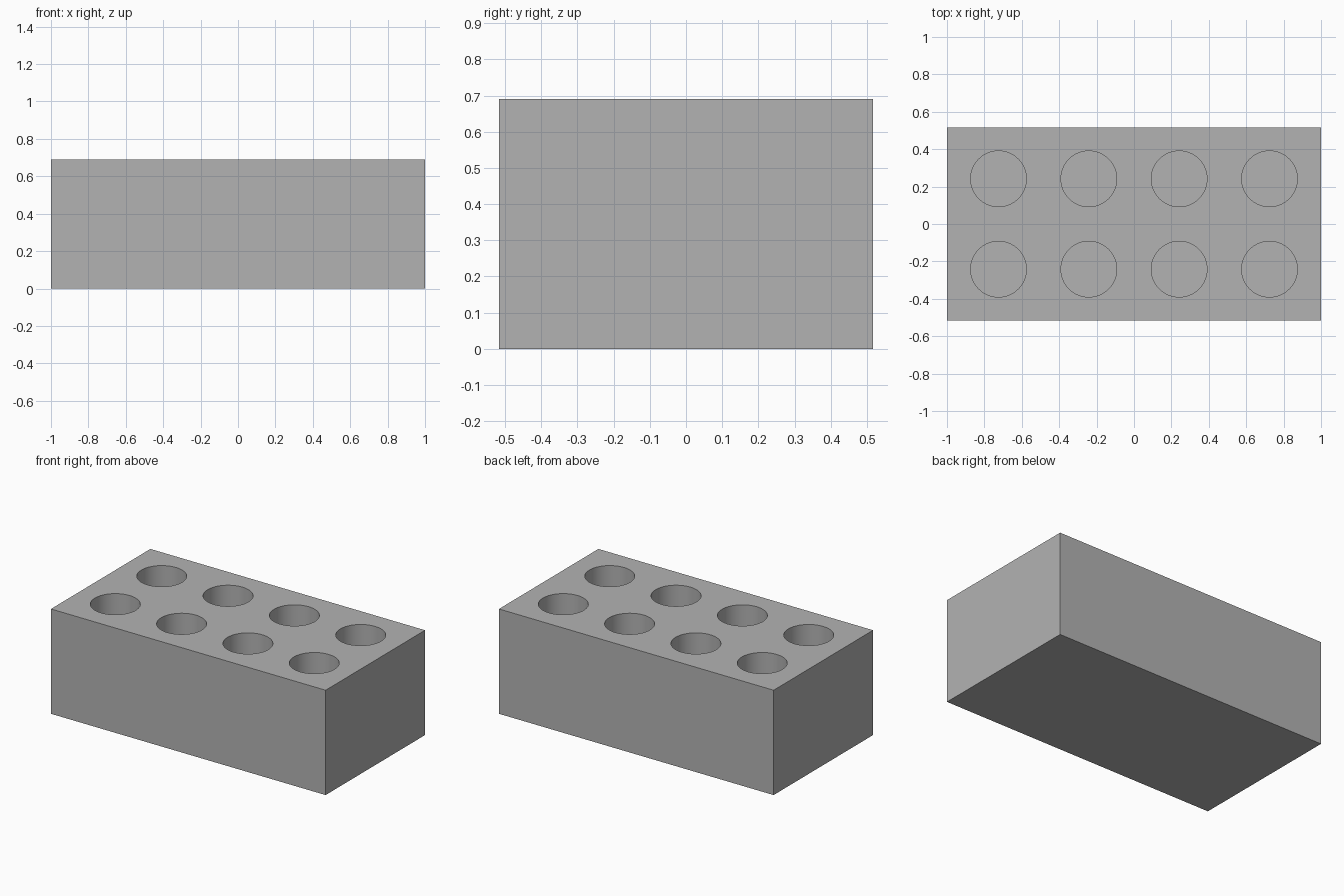
import bpy
import bmesh
from mathutils import Matrix, Vector

LENGTH, WIDTH, HEIGHT = 2.0, 1.034, 0.69
PITCH, RADIUS, DEPTH = 0.483, 0.149, 0.42
COLUMNS, ROWS = 4, 2

if "Cube" in bpy.data.objects:
    bpy.data.objects.remove(bpy.data.objects["Cube"], do_unlink=True)

grey = bpy.data.materials.new("plain grey")
grey.use_nodes = True
colour = (0.45, 0.45, 0.45, 1)
grey.diffuse_color = colour
grey.node_tree.nodes["Principled BSDF"].inputs["Base Color"].default_value = colour


def make_object(name, bm):
    mesh = bpy.data.meshes.new(name)
    bm.to_mesh(mesh)
    bm.free()
    mesh.materials.append(grey)
    obj = bpy.data.objects.new(name, mesh)
    bpy.context.collection.objects.link(obj)
    return obj


# Solid rectangular block
bm = bmesh.new()
bmesh.ops.create_cube(bm, size=1)
bmesh.ops.scale(bm, vec=(LENGTH, WIDTH, HEIGHT), verts=bm.verts)
bmesh.ops.translate(bm, vec=(0, 0, HEIGHT / 2), verts=bm.verts)
block = make_object("block", bm)

# Grid of round cutters, reaching a little above the top face
bm = bmesh.new()
overlap = 0.1
for col in range(COLUMNS):
    for row in range(ROWS):
        centre = Vector(((col - (COLUMNS - 1) / 2) * PITCH,
                         (row - (ROWS - 1) / 2) * PITCH,
                         HEIGHT + (overlap - DEPTH) / 2))
        bmesh.ops.create_cone(bm, cap_ends=True, segments=64,
                              radius1=RADIUS, radius2=RADIUS,
                              depth=DEPTH + overlap,
                              matrix=Matrix.Translation(centre))
cutter = make_object("hole_cutters", bm)
cutter.hide_render = True

# Cut the blind holes
cut = block.modifiers.new("holes", "BOOLEAN")
cut.operation = "DIFFERENCE"
cut.solver = "EXACT"
cut.object = cutter
bpy.ops.object.select_all(action="DESELECT")
block.select_set(True)
bpy.context.view_layer.objects.active = block
bpy.ops.object.modifier_apply(modifier=cut.name)
bpy.data.objects.remove(cutter, do_unlink=True)

# Round hole walls, crisp edges
bpy.ops.object.shade_smooth_by_angle(angle=0.5)
